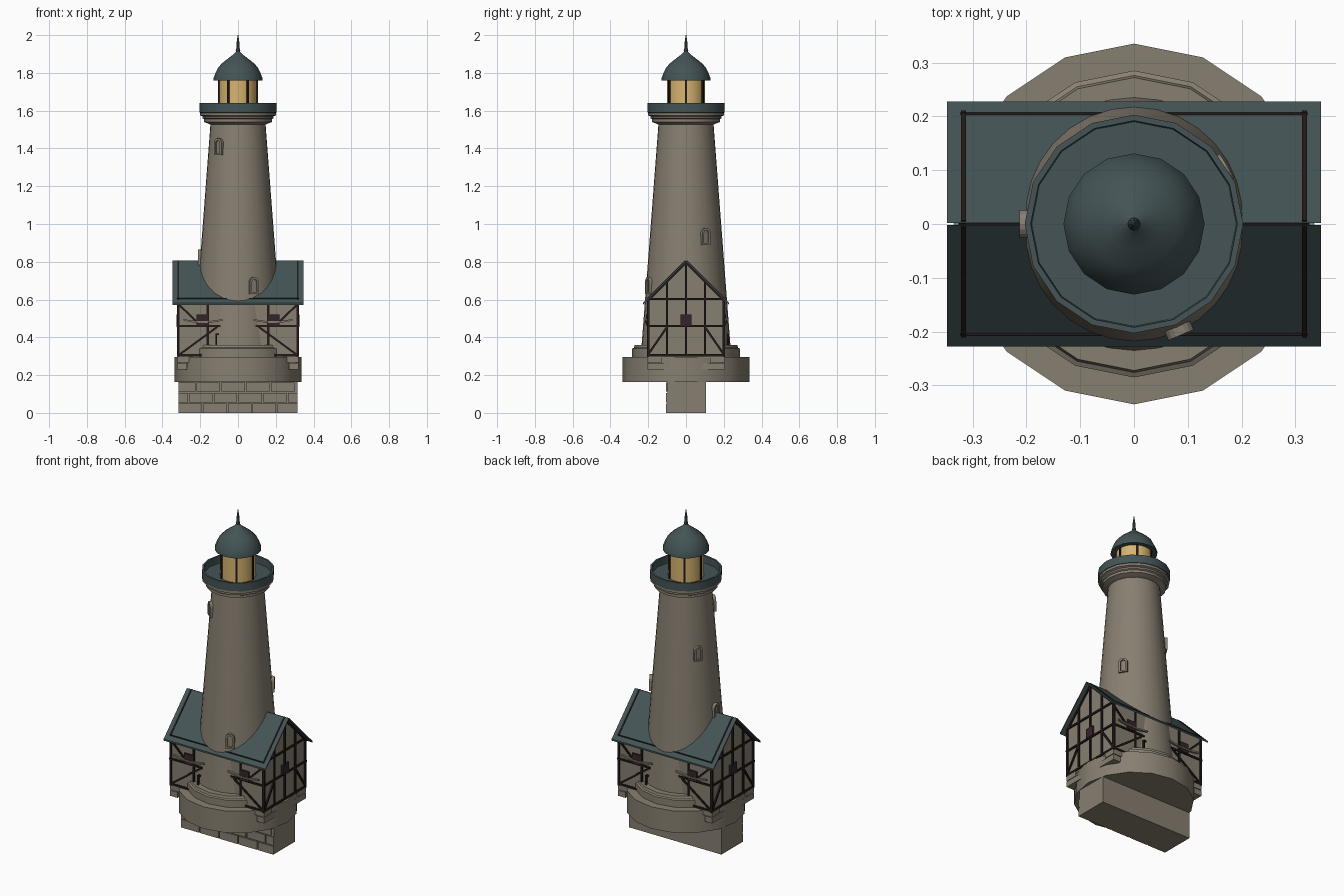
import bpy, bmesh, math
from mathutils import Vector, Matrix

if "Cube" in bpy.data.objects:
    bpy.data.objects.remove(bpy.data.objects["Cube"])


def material(name, rgb):
    m = bpy.data.materials.new(name)
    m.diffuse_color = (*rgb, 1)
    m.use_nodes = True
    m.node_tree.nodes["Principled BSDF"].inputs["Base Color"].default_value = m.diffuse_color
    return m


STONE = material("warm_grey_stone", (0.245, 0.212, 0.165))
SLATE = material("blue_green_slate", (0.058, 0.088, 0.092))
TIMBER = material("dark_timber", (0.016, 0.010, 0.009))
GLASS = material("amber_glass", (0.68, 0.46, 0.16))
SHUTTER = material("maroon_window", (0.035, 0.017, 0.022))


def finish(name, bm, mat, smooth=False):
    bmesh.ops.recalc_face_normals(bm, faces=bm.faces)
    me = bpy.data.meshes.new(name)
    bm.to_mesh(me)
    bm.free()
    me.materials.append(mat)
    ob = bpy.data.objects.new(name, me)
    bpy.context.collection.objects.link(ob)
    if smooth:
        bpy.ops.object.select_all(action='DESELECT')
        bpy.context.view_layer.objects.active = ob
        ob.select_set(True)
        bpy.ops.object.shade_smooth_by_angle(angle=math.radians(32))
    return ob


def lathe(name, profile, mat, n=16):
    """Revolve (radius, z) points around the z axis; ends are capped."""
    bm = bmesh.new()
    rings = []
    for r, z in profile:
        rings.append([bm.verts.new((r * math.cos(2 * math.pi * i / n),
                                    r * math.sin(2 * math.pi * i / n), z)) for i in range(n)])
    for a, b in zip(rings, rings[1:]):
        for i in range(n):
            j = (i + 1) % n
            bm.faces.new((a[i], a[j], b[j], b[i]))
    bm.faces.new(rings[0])
    bm.faces.new(rings[-1])
    return finish(name, bm, mat, True)


def add_box(bm, lo, hi):
    lo, hi = Vector(lo), Vector(hi)
    m = Matrix.Translation((lo + hi) / 2) @ Matrix.Diagonal((*(hi - lo), 1))
    bmesh.ops.create_cube(bm, size=1, matrix=m)


def add_beam(bm, p, q, w=0.014, normal=(0, 1, 0), d=0.012):
    """Square beam from p to q, w wide in the wall plane and d deep."""
    p, q, nrm = Vector(p), Vector(q), Vector(normal)
    ax = (q - p).normalized()
    side = ax.cross(nrm)
    rot = Matrix((ax, side, nrm)).transposed().to_4x4()
    size = Matrix.Diagonal(((q - p).length, w, d, 1))
    bmesh.ops.create_cube(bm, size=1, matrix=Matrix.Translation((p + q) / 2) @ rot @ size)


def prism(bm, pts, to3d, d0, d1):
    """Extrude a flat outline between depths d0 and d1."""
    a = [bm.verts.new(to3d(u, v, d0)) for u, v in pts]
    b = [bm.verts.new(to3d(u, v, d1)) for u, v in pts]
    bm.faces.new(a)
    bm.faces.new(b)
    for i in range(len(pts)):
        j = (i + 1) % len(pts)
        bm.faces.new((a[i], a[j], b[j], b[i]))


# Foot block with raised brickwork on the front
bm = bmesh.new()
add_box(bm, (-0.315, -0.098, 0), (0.315, 0.105, 0.17))
finish("foot_block", bm, STONE)
bm = bmesh.new()
for row in range(3):
    z0, x = row * 0.056, -0.315 - (0.0, 0.075, 0.035)[row]
    while x < 0.31:
        a, b = max(x, -0.315), min(x + 0.124, 0.315)
        if b - a > 0.01:
            add_box(bm, (a, -0.106, z0), (b, -0.096, z0 + 0.05))
        x += 0.131
finish("foot_bricks", bm, STONE)

# Round platform, step and tapering tower
lathe("platform", [(0.335, 0.163), (0.335, 0.297)], STONE)
lathe("platform_step", [(0.285, 0.29), (0.285, 0.34), (0.276, 0.345), (0.272, 0.36),
                        (0.236, 0.36)], STONE)
lathe("tower", [(0.24, 0.29), (0.235, 0.36), (0.145, 1.54)], STONE, 32)
lathe("cornice", [(0.145, 1.525), (0.165, 1.535), (0.18, 1.54), (0.18, 1.555), (0.188, 1.56),
                  (0.188, 1.57), (0.2, 1.575), (0.2, 1.59)], STONE)

# Gallery, lantern, dome and spire
lathe("gallery", [(0.19, 1.585), (0.203, 1.59), (0.203, 1.64), (0.192, 1.64),
                  (0.19, 1.597)], SLATE)
lathe("lantern_glass", [(0.1, 1.59), (0.1, 1.775)], GLASS, 24)
bm = bmesh.new()
for i in range(6):
    a = i * math.pi / 3
    c, s = 0.1 * math.cos(a), 0.1 * math.sin(a)
    add_beam(bm, (c, s, 1.59), (c, s, 1.77), 0.012, (math.cos(a), math.sin(a), 0))
finish("lantern_bars", bm, TIMBER)
lathe("dome", [(0.1, 1.762), (0.131, 1.76), (0.131, 1.768), (0.119, 1.80), (0.104, 1.83),
               (0.082, 1.853), (0.05, 1.878), (0.025, 1.897), (0.011, 1.912)], SLATE)
lathe("spire", [(0.009, 1.90), (0.012, 1.917), (0.009, 1.93), (0.008, 1.955),
                (0.002, 2.0)], SLATE, 8)


# Arched tower windows, set by angle and height
def tower_window(k, deg, z):
    r = 0.235 - (z - 0.36) * 0.0763
    a = math.radians(deg)
    out = Vector((math.cos(a), math.sin(a), 0))
    tan = Vector((-math.sin(a), math.cos(a), 0))

    def to3d(u, v, d):
        return out * (r + d) + tan * u + Vector((0, 0, z + v))

    def arch(w, h):
        return [(w * math.cos(t * math.pi / 8), h + w * math.sin(t * math.pi / 8)) for t in range(9)]
    outer = [(0.026, -0.045)] + arch(0.026, 0.018) + [(-0.026, -0.045)]
    inner = [(0.014, -0.036)] + arch(0.014, 0.018) + [(-0.014, -0.036)]
    bm = bmesh.new()
    n = len(outer)
    loops = [[bm.verts.new(to3d(u, v, d)) for u, v in pts]
             for pts, d in ((outer, -0.02), (outer, 0.013), (inner, 0.013), (inner, 0.004))]
    for p, q in zip(loops, loops[1:]):
        for i in range(n):
            j = (i + 1) % n
            bm.faces.new((p[i], p[j], q[j], q[i]))
    bm.faces.new(loops[0])
    bm.faces.new(loops[-1])
    finish("tower_window_%d" % k, bm, STONE)


for k, (deg, z) in enumerate([(-67, 0.675), (180, 0.82), (32, 0.935), (148, 1.19), (-130, 1.41)]):
    tower_window(k, deg, z)

# House body with gables, on a footing of corner stones
bm = bmesh.new()
prism(bm, [(-0.2, 0.29), (0.2, 0.29), (0.2, 0.598), (0, 0.798), (-0.2, 0.598)],
      lambda u, v, d: (d, u, v), -0.315, 0.315)
finish("house_walls", bm, STONE)
bm = bmesh.new()
add_box(bm, (-0.306, -0.192, 0.24), (0.306, 0.192, 0.3))
for sx in (-1, 1):
    for sy in (-1, 1):
        for lx, ly, z0 in ((0.05, 0.12, 0.23), (0.09, 0.075, 0.268)):
            x0, x1 = sorted((sx * 0.32, sx * (0.32 - lx)))
            y0, y1 = sorted((sy * 0.203, sy * (0.203 - ly)))
            add_box(bm, (x0, y0, z0), (x1, y1, z0 + 0.034))
finish("footing_stones", bm, STONE)

# Two thin roof slabs
for name, s in (("roof_front", -1), ("roof_back", 1)):
    bm = bmesh.new()
    prism(bm, [(s * 0.002, 0.798), (s * 0.228, 0.572), (s * 0.228, 0.582), (s * 0.002, 0.808)],
          lambda u, v, d: (d, u, v), -0.347, 0.347)
    finish(name, bm, SLATE)

# Timber frame on the long walls and gables, with ridge beam
bm = bmesh.new()
add_beam(bm, (-0.325, 0, 0.795), (0.325, 0, 0.795), 0.012)
for sx in (-1, 1):
    for sy in (-1, 1):
        y = sy * 0.201
        for (xa, za), (xb, zb) in [((0.16, 0.3), (0.16, 0.6)), ((0.315, 0.295), (0.315, 0.6)),
                                   ((0.09, 0.46), (0.325, 0.46)), ((0.0, 0.602), (0.322, 0.602)),
                                   ((0.315, 0.305), (0.11, 0.455)), ((0.315, 0.575), (0.2, 0.465)),
                                   ((0.12, 0.305), (0.32, 0.305))]:
            add_beam(bm, (sx * xa, y, za), (sx * xb, y, zb), 0.011)
        x = sx * 0.317
        for (ya, za), (yb, zb) in [((0.2, 0.3), (0.2, 0.6)), ((0.1, 0.3), (0.1, 0.7)),
                                   ((0.0, 0.46), (0.2, 0.46)), ((0.0, 0.602), (0.2, 0.602)),
                                   ((0.2, 0.31), (0.1, 0.455)), ((0.0, 0.305), (0.2, 0.305))]:
            add_beam(bm, (x, sy * ya, za), (x, sy * yb, zb), 0.011, (1, 0, 0))
        add_beam(bm, (x, sy * 0.204, 0.596), (x, 0, 0.8), 0.019, (1, 0, 0), 0.009)
    add_beam(bm, (sx * 0.317, 0, 0.3), (sx * 0.317, 0, 0.79), 0.011, (1, 0, 0))
finish("timber_frame", bm, TIMBER)

# House windows, one per gable and two per long wall
bm = bmesh.new()
for s in (-1, 1):
    add_box(bm, (s * 0.318 - 0.008, -0.03, 0.462), (s * 0.318 + 0.008, 0.03, 0.522))
    for t in (-1, 1):
        add_box(bm, (t * 0.19 - 0.03, s * 0.203 - 0.008, 0.462),
                (t * 0.19 + 0.03, s * 0.203 + 0.008, 0.522))
finish("house_windows", bm, SHUTTER)

# Slim sagging rails under the windows, and small iron brackets by the tower
bm = bmesh.new()
iron = bmesh.new()
for sy in (-1, 1):
    for sx in (-1, 1):
        pts = [(sx * 0.185 + t * 0.026, sy * 0.212, 0.481 + 0.012 * (t / 4) ** 2)
               for t in range(-4, 5)]
        for p, q in zip(pts, pts[1:]):
            add_beam(bm, p, q, 0.009, (0, 1, 0), 0.012)
    x, y = sy * 0.115, sy * 0.222
    add_beam(iron, (x, y, 0.36), (x, y, 0.42), 0.008)
    add_beam(iron, (x, y, 0.417), (x - sy * 0.015, y, 0.417), 0.008)
finish("window_rails", bm, STONE)
finish("iron_brackets", iron, TIMBER)
